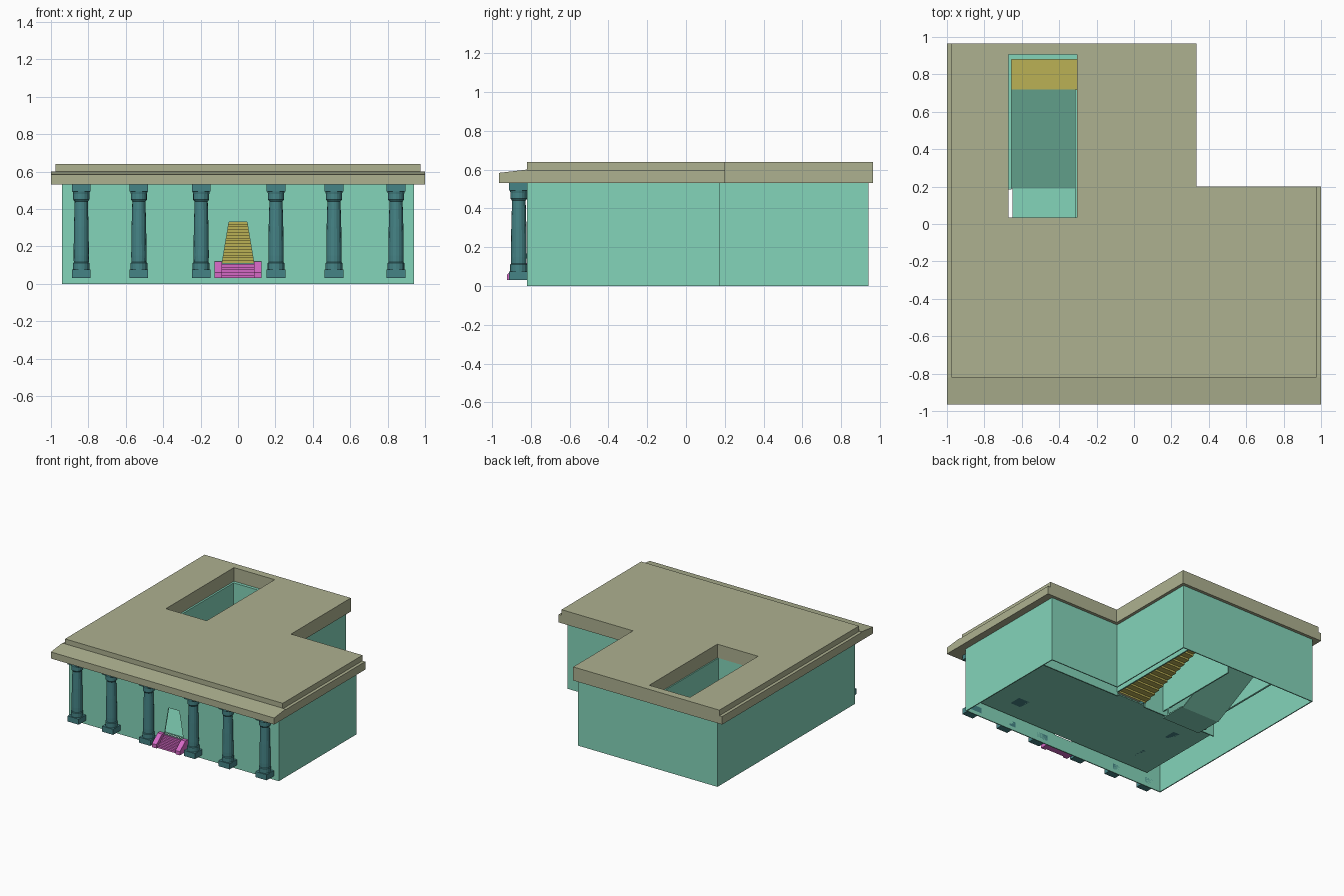
import bpy, bmesh, math
from mathutils import Vector

if "Cube" in bpy.data.objects:
    bpy.data.objects.remove(bpy.data.objects["Cube"])


def material(name, r, g, b):
    m = bpy.data.materials.new(name)
    m.diffuse_color = (r, g, b, 1)
    m.use_nodes = True
    m.node_tree.nodes["Principled BSDF"].inputs["Base Color"].default_value = m.diffuse_color
    return m


GREEN = material("green_plaster", 0.23, 0.66, 0.49)
STONE = material("roof_stone", 0.42, 0.44, 0.28)
TEAL = material("column_teal", 0.06, 0.23, 0.24)
YELLOW = material("stair_yellow", 0.50, 0.44, 0.09)
PINK = material("step_pink", 0.66, 0.14, 0.56)


def finish(name, bm, mat):
    bmesh.ops.recalc_face_normals(bm, faces=bm.faces)
    me = bpy.data.meshes.new(name)
    bm.to_mesh(me)
    bm.free()
    ob = bpy.data.objects.new(name, me)
    bpy.context.collection.objects.link(ob)
    if mat:
        me.materials.append(mat)
    return ob


def prism(name, pts, axis, lo, hi, mat):
    """Extrude a 2D outline along an axis (outline uses the other two axes in order)."""
    bm = bmesh.new()

    def place(p, v):
        c = list(p)
        c.insert("xyz".index(axis), v)
        return c
    face = bm.faces.new([bm.verts.new(place(p, lo)) for p in pts])
    new = bmesh.ops.extrude_face_region(bm, geom=[face])["geom"]
    shift = Vector(place((0, 0), hi - lo))
    bmesh.ops.translate(bm, vec=shift, verts=[v for v in new if isinstance(v, bmesh.types.BMVert)])
    return finish(name, bm, mat)


def box(name, x0, x1, y0, y1, z0, z1, mat):
    return prism(name, [(x0, y0), (x1, y0), (x1, y1), (x0, y1)], "z", z0, z1, mat)


def cut(target, cutter):
    cutter.hide_render = True
    cutter.hide_viewport = True
    mod = target.modifiers.new("opening", "BOOLEAN")
    mod.object = cutter
    mod.operation = "DIFFERENCE"
    mod.solver = "EXACT"


def column(name, x, y, z0, z1, sides=16):
    """Square plinth and abacus with a turned, tapering shaft."""
    h = z1 - z0
    bm = bmesh.new()

    def block(a, b, r):
        ret = bmesh.ops.create_cube(bm, size=1)
        for v in ret["verts"]:
            v.co = Vector((x + v.co.x * 2 * r, y + v.co.y * 2 * r, a + (v.co.z + 0.5) * (b - a)))
    block(z0, z0 + 0.09 * h, 0.05)
    block(z1 - 0.075 * h, z1, 0.05)
    profile = [(0.045, 0.09), (0.045, 0.16), (0.040, 0.17), (0.041, 0.24), (0.039, 0.55),
               (0.035, 0.82), (0.043, 0.84), (0.043, 0.90), (0.046, 0.925)]
    rings = []
    for r, t in profile:
        rings.append([bm.verts.new((x + r * math.cos(2 * math.pi * i / sides),
                                    y + r * math.sin(2 * math.pi * i / sides), z0 + t * h))
                      for i in range(sides)])
    for a, b in zip(rings, rings[1:]):
        for i in range(sides):
            j = (i + 1) % sides
            bm.faces.new((a[i], a[j], b[j], b[i]))
    bm.faces.new(rings[0])
    bm.faces.new(rings[-1])
    return finish(name, bm, TEAL)


def stairs(name, x0, x1, y0, y1, z0, z1, n, mat, solid):
    """Flight rising toward +y: solid down to z0, or thin folded steps."""
    dy, dz = (y1 - y0) / n, (z1 - z0) / n
    pts = [(y0, z0)]
    for i in range(n):
        pts += [(y0 + i * dy, z0 + (i + 1) * dz), (y0 + (i + 1) * dy, z0 + (i + 1) * dz)]
    if solid:
        pts.append((y1, z0))
    else:
        t = 0.006
        pts += [(y + t, z - t) for y, z in reversed(pts)]
    return prism(name, pts, "x", x0, x1, mat)


# Outer walls: thin L-shaped shell, open below
T = 0.008
outer = [(-.94, -.82), (.94, -.82), (.94, .175), (.31, .175), (.31, .94), (-.94, .94)]
inner = [(-.94 + T, -.82 + T), (.94 - T, -.82 + T), (.94 - T, .175 - T),
         (.31 - T, .175 - T), (.31 - T, .94 - T), (-.94 + T, .94 - T)]
walls = prism("outer_walls", outer, "z", 0, .53, GREEN)
cut(walls, prism("wall_core_cutter", inner, "z", -.1, .7, None))
cut(walls, prism("door_cutter", [(-.085, .11), (.085, .11), (.048, .33), (-.048, .33)],
                 "y", -.9, -.75, None))

# Roof: L-shaped slab with a rectangular skylight
roof = prism("roof_slab", [(-.975, -.82), (.975, -.82), (.975, .2), (.335, .2),
                           (.335, .965), (-.975, .965)], "z", .53, .64, STONE)
cut(roof, box("skylight_cutter", -.67, -.305, .035, .905, .4, .8, None))
box("roof_ledge_left", -1, -.975, -.82, .965, .53, .595, STONE)
box("roof_ledge_right", .975, 1, -.82, .2, .53, .595, STONE)
prism("front_canopy", [(-.965, .53), (-.82, .53), (-.82, .60), (-.965, .583)], "x", -1, 1, STONE)

# Front colonnade
for i, x in enumerate((-.838, -.53, -.197, .203, .513, .845)):
    column(f"front_column_{i + 1}", x, -.862, .03, .53)

# Entrance steps between sloping cheeks
stairs("entrance_steps", -.085, .085, -.91, -.815, .03, .105, 5, PINK, True)
for side, x0 in (("left", -.125), ("right", .085)):
    prism(f"step_cheek_{side}", [(-.922, .03), (-.815, .03), (-.815, .118), (-.85, .118),
                                 (-.922, .06)], "x", x0, x0 + .04, PINK)

# Front hall floor, back wall and inner columns
box("hall_floor", -.79, .87, -.79, -.04, .10, .11, GREEN)
for side, a, b in (("left", -.80, -.13), ("right", .13, .87)):
    box(f"hall_back_wall_{side}", a, b, -.04, -.03, .08, .53, GREEN)
for i, (x, y) in enumerate([(x, y) for x in (-.6, 0.6) for y in (-.6, -.25)]):
    column(f"hall_column_{i + 1}", x, y, .10, .53, 12)

# Central flight up to the landing, then a ramp down to the floor under the skylight
stairs("central_stairs", -.13, .13, -.02, .72, .11, .335, 15, YELLOW, False)
box("stair_landing", -.655, .13, .72, .88, .325, .335, YELLOW)
prism("skylight_ramp", [(.19, .06), (.19, .05), (.72, .32), (.72, .33)], "x", -.655, -.315, GREEN)
box("skylight_floor", -.65, -.305, -.03, .19, .05, .06, GREEN)

# Stairwell walls
box("stairwell_wall_left", -.67, -.655, .185, .89, .11, .53, GREEN)
box("stairwell_wall_back", -.67, .14, .88, .905, .30, .53, GREEN)
box("stairwell_wall_middle", -.315, -.305, -.03, .72, .11, .53, GREEN)
box("stairwell_wall_right", .13, .14, -.03, .89, .11, .53, GREEN)
box("stairwell_wall_front", -.67, -.305, .025, .035, .06, .53, GREEN)
